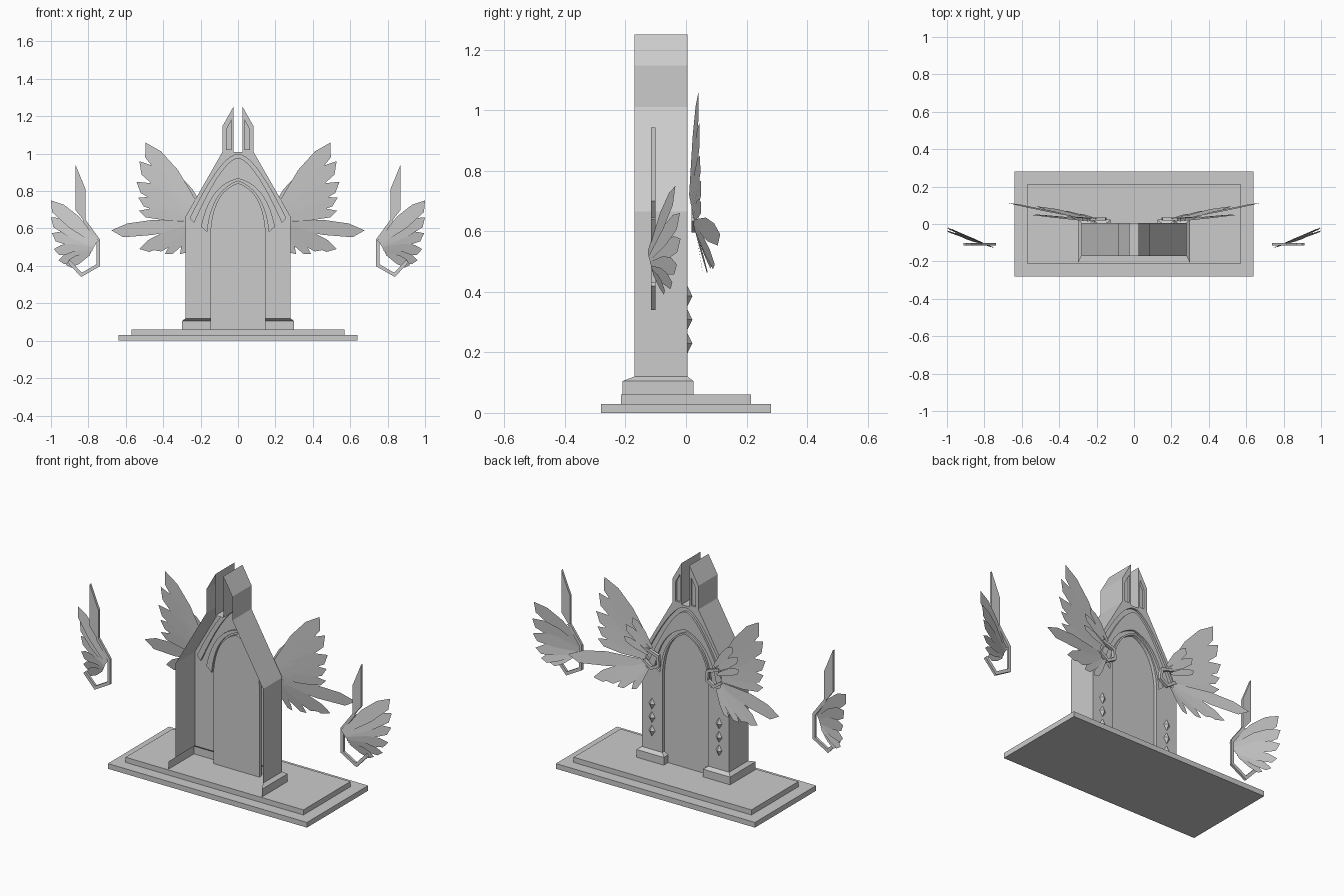
import bpy
from mathutils import Vector
from mathutils.geometry import tessellate_polygon

if "Cube" in bpy.data.objects:
    bpy.data.objects.remove(bpy.data.objects["Cube"])

YB = 0.005     # plane of the decorated wall
YF = -0.17     # open edge of the shell


def make(name, verts, faces):
    me = bpy.data.meshes.new(name)
    me.from_pydata([tuple(v) for v in verts], [], faces)
    me.update()
    ob = bpy.data.objects.new(name, me)
    bpy.context.collection.objects.link(ob)
    return ob


def sheet(loops, y):
    """Triangulated flat sheet in the xz plane; later loops are holes."""
    verts = [(x, y, z) for lp in loops for x, z in lp]
    tess = tessellate_polygon([[Vector((x, z, 0)) for x, z in lp] for lp in loops])
    return verts, [tuple(t) for t in tess]


def strip(name, path, y0, y1, closed=False):
    n = len(path)
    verts = [(x, y, z) for y in (y0, y1) for x, z in path]
    faces = [(i, (i + 1) % n, (i + 1) % n + n, i + n) for i in range(n if closed else n - 1)]
    return make(name, verts, faces)


def prism(name, poly, y0, y1, caps=2):
    """Extruded outline; with one cap it is an open recess."""
    n = len(poly)
    v, f = sheet([poly], y0)
    v += [(x, y1, z) for x, z in poly]
    if caps == 2:
        f += [tuple(i + n for i in reversed(t)) for t in f]
    f += [(i, (i + 1) % n, (i + 1) % n + n, i + n) for i in range(n)]
    return make(name, v, f)


def mirror(pts):
    return [(-x, z) for x, z in pts]


def arch(a, c, top, n=9):
    """Pointed arch from a on the left over (0, top) to the right."""
    left = []
    for i in range(n + 1):
        t = i / n
        left.append(((1 - t) ** 2 * a[0] + 2 * t * (1 - t) * c[0],
                     (1 - t) ** 2 * a[1] + 2 * t * (1 - t) * c[1] + t * t * top))
    return left + mirror(left[-2::-1])


def bar(name, path, w, y0, y1, s):
    """Flat bar of width w following an xz path."""
    P = [Vector(p) for p in path]
    a, b = [], []
    for i, p in enumerate(P):
        ds = []
        if i:
            ds.append((p - P[i - 1]).normalized())
        if i < len(P) - 1:
            ds.append((P[i + 1] - p).normalized())
        d = sum(ds, Vector((0, 0))).normalized()
        off = Vector((-d.y, d.x)) * (w / 2 / d.dot(ds[0]))
        a.append(p + off)
        b.append(p - off)
    prism(name, [(s * q.x, q.y) for q in a + b[::-1]], y0, y1)


SHAPE = [(0, .14), (.5, .38), (.8, .3), (1, 0), (.86, -.42), (.5, -.42), (0, -.14)]


def feathers(name, data, s):
    """Fan of flat blades: (root, tip, width)."""
    verts, faces = [], []
    for root, tip, w in data:
        r, t = Vector(root), Vector(tip)
        d = t - r
        n = Vector((d.z, 0, -d.x)).normalized()
        k = len(verts)
        for u, q in SHAPE:
            p = r + d * u + n * (q * w) + Vector((0, -0.1 * q * w, 0))
            verts.append((s * p.x, p.y, p.z))
        faces.append(tuple(range(k, k + len(SHAPE))))
    make(name, verts, faces)


# Stepped base
def slab(name, x, y, z0, z1):
    bpy.ops.mesh.primitive_cube_add(size=1, location=(0, 0, (z0 + z1) / 2))
    ob = bpy.context.object
    ob.name = name
    ob.scale = (2 * x, 2 * y, z1 - z0)


slab("lower_step", .638, .28, 0, .03)
slab("upper_step", .57, .215, .03, .06)

# Gate shell: outer profile, decorated wall and recessed door and grooves
right = [(.28, .12), (.28, .665), (.083, 1.01), (.083, 1.147), (.025, 1.25), (.025, 1.01)]
profile = right + mirror(right[::-1])
strip("shell_sides_and_roof", profile, YF, YB)

door = arch((-.148, .58), (-.135, .80), .842)
outer_band = arch((-.258, .655), (-.09, 1.0), .998) + arch((-.235, .63), (-.085, .965), .975)[::-1]
inner_band = arch((-.198, .61), (-.152, .835), .869) + arch((-.165, .58), (-.143, .805), .854)[::-1]
slot = [(.035, 1.02), (.064, 1.02), (.064, 1.13), (.035, 1.185)]
holes = {"outer_groove": outer_band, "inner_groove": inner_band,
         "right_spire_groove": slot, "left_spire_groove": mirror(slot)}
outline = profile + [(-.148, .12)] + door + [(.148, .12)]
make("decorated_wall", *sheet([outline] + list(holes.values()), YB))
for name, loop in holes.items():
    prism(name, loop, YB - .012, YB, caps=1)
prism("door_panel", [(-.148, .06)] + door + [(.148, .06)], YB - .02, YB, caps=1)

# Outlines of the free-standing and mounted wings (left side, mirrored by s)
upper = [((-.22, .012, .71), (-.495, .041, 1.06), .12),
         ((-.23, .015, .695), (-.527, .045, .96), .11),
         ((-.235, .018, .68), (-.543, .047, .85), .10),
         ((-.24, .021, .665), (-.533, .05, .765), .085),
         ((-.24, .024, .65), (-.53, .05, .695), .07),
         ((-.20, .028, .72), (-.32, .034, .87), .06),
         ((-.21, .03, .70), (-.36, .038, .82), .06),
         ((-.22, .032, .68), (-.37, .04, .75), .05)]
lower = [((-.24, .025, .625), (-.677, .113, .59), .10),
         ((-.24, .027, .615), (-.527, .095, .49), .085),
         ((-.24, .029, .61), (-.455, .085, .485), .07),
         ((-.23, .031, .60), (-.39, .072, .463), .06),
         ((-.22, .033, .60), (-.31, .055, .463), .05)]
tips = [(-1.0, -.035, .75), (-1.0, -.02, .66), (-.995, -.018, .575),
        (-.985, -.03, .49), (-.96, -.045, .43), (-.92, -.07, .405)]
side_fan = [((-.755 - .008 * i, -.125 + .003 * i, .525 - .012 * i), t, .10 - .008 * i)
            for i, t in enumerate(tips)]

for s, side in ((1, "left"), (-1, "right")):
    # Flared hollow pillar foot
    rings = [(.12, .28, YF, YB, .148), (.105, .30, -.21, .025, .125), (.06, .30, -.21, .025, .125)]
    v = []
    for z, xo, yf, yb, xi in rings:
        v += [(-s * xo, yf, z), (-s * xo, yb, z), (-s * xi, yb, z), (-s * xi, YB - .02, z)]
    make(side + "_pillar_foot", v,
         [(r * 4 + i, r * 4 + i + 1, r * 4 + i + 5, r * 4 + i + 4) for r in range(2) for i in range(3)])

    # Diamond studs
    for i, z in enumerate((.23, .308, .386)):
        x = -.215 * s
        make(f"{side}_stud_{i + 1}",
             [(x - .02, YB, z), (x, YB, z - .033), (x + .02, YB, z), (x, YB, z + .033), (x, .021, z)],
             [(0, 1, 4), (1, 2, 4), (2, 3, 4), (3, 0, 4)])

    # Wing mounted on the wall
    feathers(side + "_upper_wing", upper, s)
    feathers(side + "_lower_wing", lower, s)
    bar(side + "_wing_clasp", [(-.235, .71), (-.16, .685), (-.155, .63), (-.2, .605), (-.25, .64)],
        .016, .018, .036, s)

    # Floating wing: tall blade, hooked frame and fan
    prism(side + "_floating_blade",
          [(s * x, z) for x, z in ((-.87, .943), (-.815, .81), (-.815, .63), (-.87, .70))], -.115, -.101)
    bar(side + "_floating_frame",
        [(-.825, .645), (-.748, .54), (-.748, .403), (-.837, .352), (-.905, .425)], .018, -.115, -.101, s)
    feathers(side + "_floating_fan", side_fan, s)
